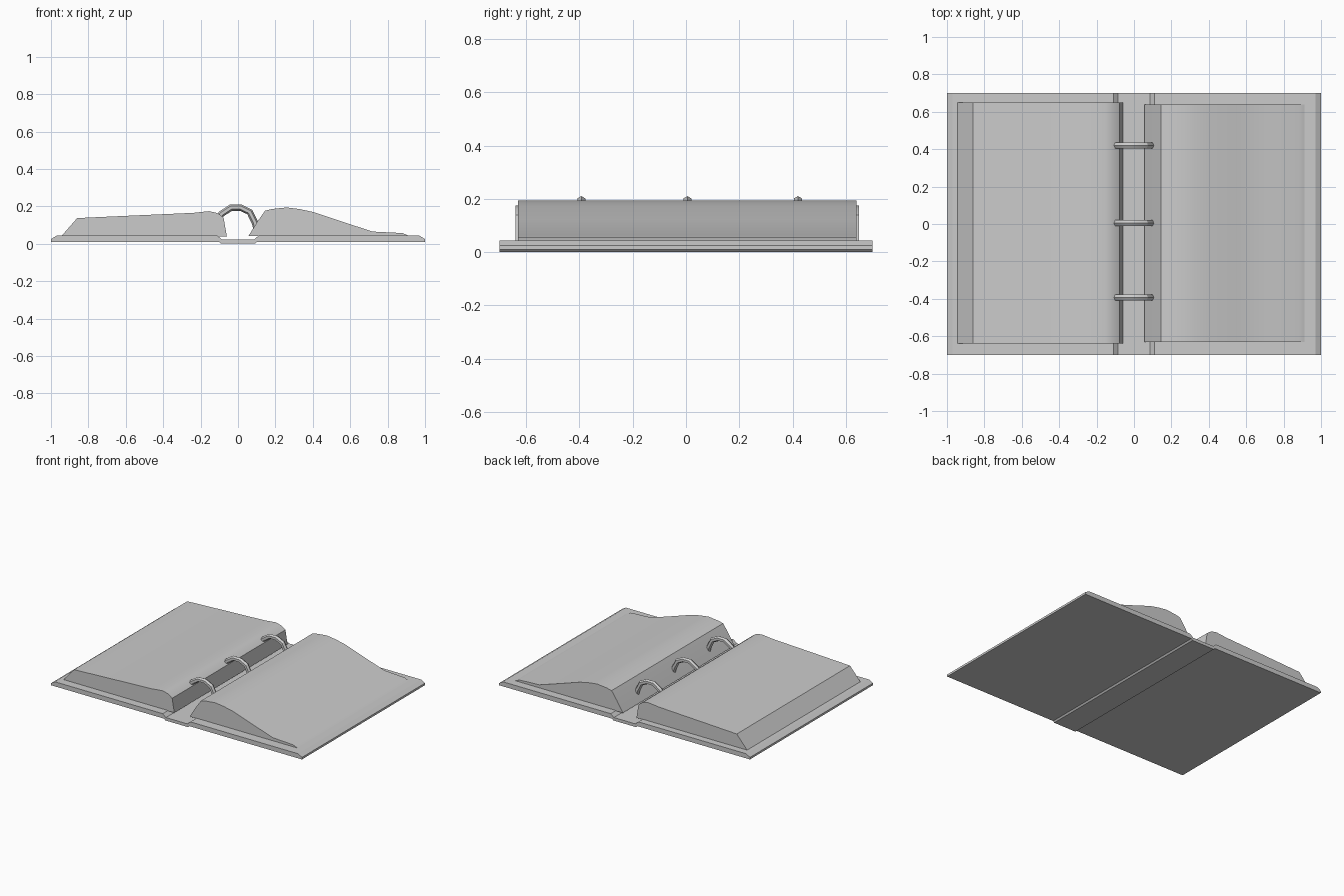
import bpy, bmesh, math
from mathutils import Vector

if "Cube" in bpy.data.objects:
    bpy.data.objects.remove(bpy.data.objects["Cube"])


def finish(name, bm, angle):
    bmesh.ops.recalc_face_normals(bm, faces=bm.faces)
    me = bpy.data.meshes.new(name)
    bm.to_mesh(me)
    bm.free()
    ob = bpy.data.objects.new(name, me)
    bpy.context.collection.objects.link(ob)
    bpy.ops.object.select_all(action='DESELECT')
    ob.select_set(True)
    bpy.context.view_layer.objects.active = ob
    bpy.ops.object.shade_smooth_by_angle(angle=math.radians(angle))
    return ob


def extrude_profile(name, profile, y0, y1, angle=25):
    """Closed x/z outline stretched along y."""
    bm = bmesh.new()
    face = bm.faces.new([bm.verts.new((x, y0, z)) for x, z in profile])
    ext = bmesh.ops.extrude_face_region(bm, geom=[face])
    moved = [v for v in ext['geom'] if isinstance(v, bmesh.types.BMVert)]
    bmesh.ops.translate(bm, verts=moved, vec=(0, y1 - y0, 0))
    return finish(name, bm, angle)


def tube(name, path, y, radius, sides=6):
    """Low-poly tube along an x/z path, with a corner facing outward."""
    bm = bmesh.new()
    pts = [Vector((x, y, z)) for x, z in path]
    rings = []
    for i, p in enumerate(pts):
        t = (pts[min(i + 1, len(pts) - 1)] - pts[max(i - 1, 0)]).normalized()
        n = Vector((-t.z, 0, t.x))
        rings.append([bm.verts.new(p + radius * (
            n * math.cos(2 * math.pi * k / sides)
            + Vector((0, math.sin(2 * math.pi * k / sides), 0))))
            for k in range(sides)])
    for a, b in zip(rings, rings[1:]):
        for k in range(sides):
            j = (k + 1) % sides
            bm.faces.new((a[k], a[j], b[j], b[k]))
    bm.faces.new(rings[0])
    bm.faces.new(rings[-1])
    return finish(name, bm, 30)


# Cover: two boards joined by a sunken spine
half = [(0.09, 0.0), (0.1, 0.01), (1.0, 0.01), (1.0, 0.025),
        (0.97, 0.043), (0.11, 0.043), (0.085, 0.022)]
extrude_profile("cover", half + [(-x, z) for x, z in reversed(half)], -0.7, 0.7)

# Left page stack
extrude_profile("left_pages", [
    (-0.945, 0.04), (-0.86, 0.137), (-0.6, 0.149), (-0.24, 0.165),
    (-0.155, 0.174), (-0.11, 0.164), (-0.077, 0.14), (-0.06, 0.04)],
    -0.64, 0.65)

# Right page stack, curved down towards the outer edge
extrude_profile("right_pages", [
    (0.055, 0.04), (0.105, 0.12), (0.145, 0.177), (0.185, 0.186),
    (0.26, 0.194), (0.33, 0.185), (0.4, 0.17), (0.55, 0.12),
    (0.72, 0.065), (0.88, 0.057), (0.915, 0.042)],
    -0.63, 0.64, 30)

# Binder rings
ring_path = [(-0.115, 0.12), (-0.088, 0.16), (-0.037, 0.193), (0.015, 0.193),
             (0.062, 0.17), (0.09, 0.115), (0.098, 0.085)]
for i, y in enumerate((-0.393, 0.005, 0.42)):
    tube(f"binder_ring_{i + 1}", ring_path, y, 0.0175)
